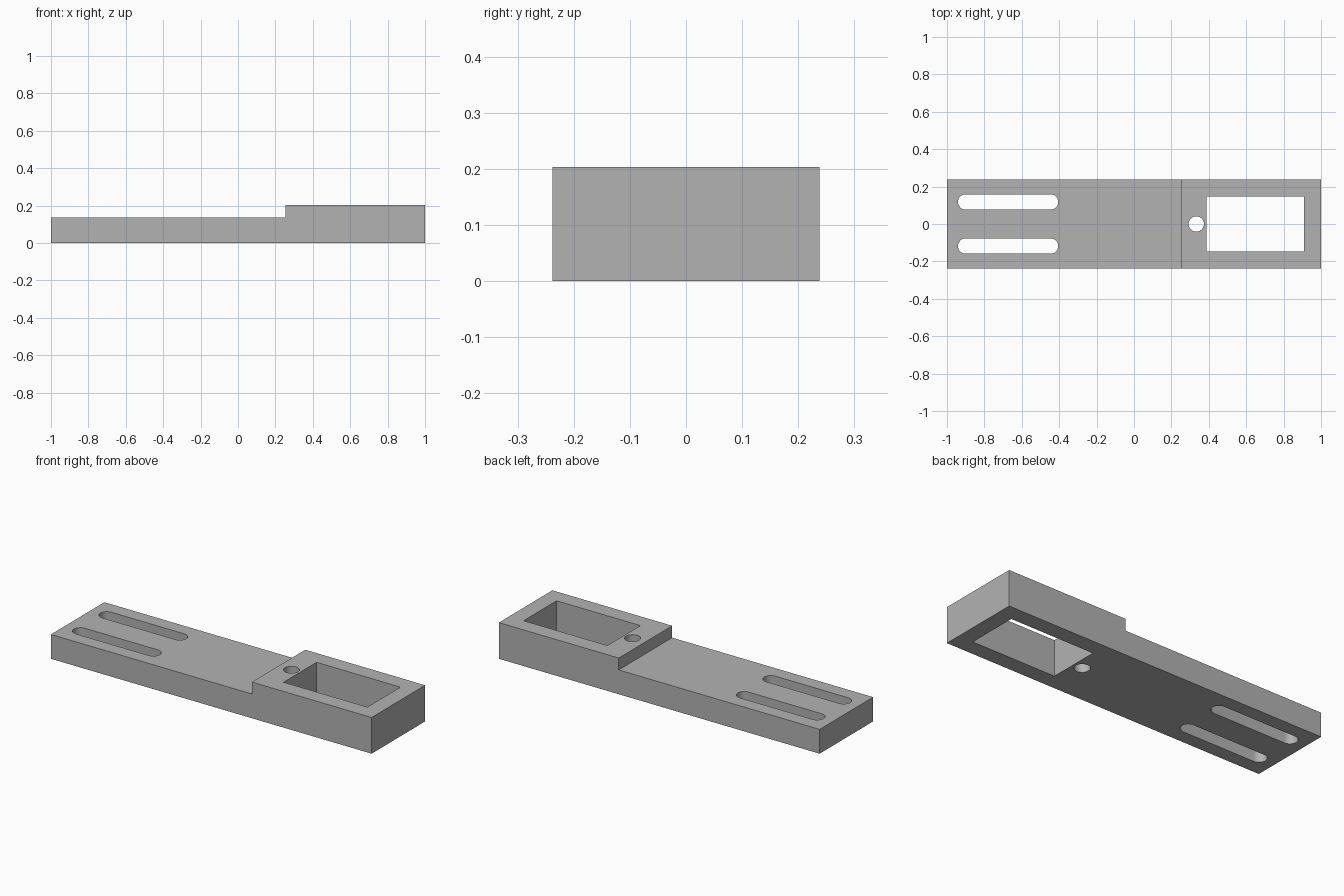
import bpy, bmesh
from math import pi, cos, sin, radians
from mathutils import Matrix

cube = bpy.data.objects.get("Cube")
if cube:
    bpy.data.objects.remove(cube, do_unlink=True)

HALF_WIDTH = 0.238
LOW, HIGH, STEP_X = 0.137, 0.204, 0.253
HOLE_R = 0.041

grey = bpy.data.materials.new("plain grey")
grey.use_nodes = True
colour = (0.45, 0.45, 0.45, 1)
grey.diffuse_color = colour
grey.node_tree.nodes["Principled BSDF"].inputs["Base Color"].default_value = colour


def prism(name, outline, direction):
    """Extrude a closed outline of 3D points along a direction."""
    bm = bmesh.new()
    face = bm.faces.new([bm.verts.new(p) for p in outline])
    top = bmesh.ops.extrude_face_region(bm, geom=[face])["geom"]
    moved = [v for v in top if isinstance(v, bmesh.types.BMVert)]
    bmesh.ops.translate(bm, verts=moved, vec=direction)
    bmesh.ops.recalc_face_normals(bm, faces=bm.faces)
    mesh = bpy.data.meshes.new(name)
    bm.to_mesh(mesh)
    bm.free()
    mesh.materials.append(grey)
    obj = bpy.data.objects.new(name, mesh)
    bpy.context.collection.objects.link(obj)
    return obj


def slot(name, x0, x1, y, r, steps=16):
    """Vertical round-ended cutter; x0 == x1 gives a plain round hole."""
    pts = []
    for cx, start in ((x1, -pi / 2), (x0, pi / 2)):
        count = steps if x0 == x1 else steps + 1
        for i in range(count):
            a = start + pi * i / steps
            pts.append((cx + r * cos(a), y + r * sin(a), -0.1))
    return prism(name, pts, (0, 0, 0.5))


# Stepped bar
profile = [(-1, 0), (1, 0), (1, HIGH), (STEP_X, HIGH), (STEP_X, LOW), (-1, LOW)]
body = prism("mounting_bracket", [(x, -HALF_WIDTH, z) for x, z in profile],
             (0, 2 * HALF_WIDTH, 0))

# Two long slots, a round hole and a rectangular window, all cut right through
cutters = [slot("slot_cutter", -0.9, -0.446, side * 0.118, HOLE_R) for side in (-1, 1)]
cutters.append(slot("hole_cutter", 0.333, 0.333, 0, HOLE_R))
window = [(0.387, -0.147), (0.91, -0.147), (0.91, 0.147), (0.387, 0.147)]
cutters.append(prism("window_cutter", [(x, y, -0.1) for x, y in window], (0, 0, 0.5)))

for cutter in cutters:
    cutter.hide_render = True
    mod = body.modifiers.new("cut", 'BOOLEAN')
    mod.operation = 'DIFFERENCE'
    mod.solver = 'EXACT'
    mod.object = cutter

# Bake the cuts and discard the cutters
bpy.context.view_layer.update()
graph = bpy.context.evaluated_depsgraph_get()
baked = bpy.data.meshes.new_from_object(body.evaluated_get(graph))
body.modifiers.clear()
body.data = baked
for cutter in cutters:
    bpy.data.objects.remove(cutter, do_unlink=True)

# Smooth round walls, sharp edges
for obj in bpy.context.selected_objects:
    obj.select_set(False)
body.select_set(True)
bpy.context.view_layer.objects.active = body
bpy.ops.object.shade_smooth_by_angle(angle=radians(30))
